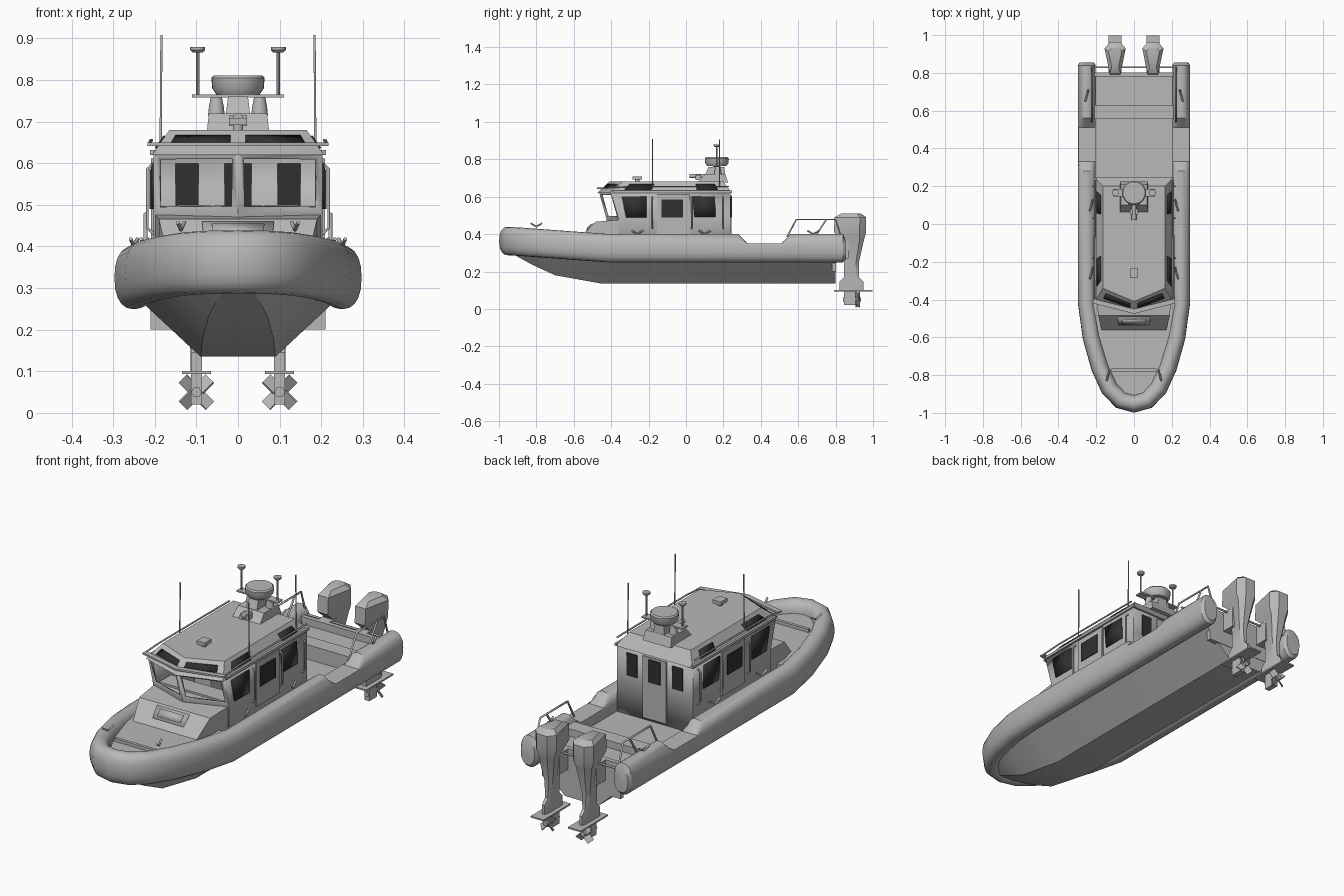
import bpy, bmesh, math
from mathutils import Vector, Matrix

if "Cube" in bpy.data.objects:
    bpy.data.objects.remove(bpy.data.objects["Cube"], do_unlink=True)


def material(name, value):
    mat = bpy.data.materials.new(name)
    mat.use_nodes = True
    colour = (value, value, value, 1)
    mat.diffuse_color = colour
    mat.node_tree.nodes["Principled BSDF"].inputs["Base Color"].default_value = colour
    return mat


grey = material("light grey", 0.48)
dark = material("dark glass", 0.03)


def finish(name, bm, mat=grey, mirror=False, thickness=0, offset=0):
    bmesh.ops.recalc_face_normals(bm, faces=bm.faces)
    mesh = bpy.data.meshes.new(name)
    bm.to_mesh(mesh)
    bm.free()
    mesh.materials.append(mat)
    mesh.polygons.foreach_set("use_smooth", [True] * len(mesh.polygons))
    mesh.set_sharp_from_angle(angle=math.radians(32))
    obj = bpy.data.objects.new(name, mesh)
    bpy.context.collection.objects.link(obj)
    if thickness:
        solid = obj.modifiers.new("Thickness", "SOLIDIFY")
        solid.thickness, solid.offset = thickness, offset
    if mirror:
        obj.modifiers.new("Mirror", "MIRROR")
    return obj


def loft_mesh(rings, cap=True):
    bm = bmesh.new()
    rows = [[bm.verts.new(p) for p in ring] for ring in rings]
    count = len(rows[0])
    for low, high in zip(rows, rows[1:]):
        for i in range(count):
            j = (i + 1) % count
            bm.faces.new((low[i], low[j], high[j], high[i]))
    if cap:
        bm.faces.new(rows[0])
        bm.faces.new(rows[-1])
    return bm


def loft(name, rings, mirror=False, mat=grey):
    return finish(name, loft_mesh(rings), mat, mirror)


def box(name, x, y, z, mirror=False, mat=grey):
    rings = [[(x[0], y[0], h), (x[1], y[0], h), (x[1], y[1], h), (x[0], y[1], h)] for h in z]
    return loft(name, rings, mirror, mat)


def turned(name, centre, profile, mirror=False, sides=24):
    # profile holds (radius, height) pairs
    turn = [math.tau * i / sides for i in range(sides)]
    rings = [[(centre[0] + r * math.cos(a), centre[1] + r * math.sin(a), z) for a in turn]
             for r, z in profile]
    return loft(name, rings, mirror)


def pane(name, corners, u, v, mat=dark, mirror=True):
    # plate on part of a quad given as low start, low end, high end, high start
    a, b, c, d = map(Vector, corners)
    bm = bmesh.new()
    spots = [(u[0], v[0]), (u[1], v[0]), (u[1], v[1]), (u[0], v[1])]
    bm.faces.new([bm.verts.new(a.lerp(b, s).lerp(d.lerp(c, s), t)) for s, t in spots])
    return finish(name, bm, mat, mirror, 0.008)


def rod(name, points, radius=0.005, mirror=True, mat=grey):
    curve = bpy.data.curves.new(name, "CURVE")
    curve.dimensions = "3D"
    curve.bevel_depth, curve.bevel_resolution, curve.use_fill_caps = radius, 1, True
    line = curve.splines.new("POLY")
    line.points.add(len(points) - 1)
    for point, co in zip(line.points, points):
        point.co = (*co, 1)
    curve.materials.append(mat)
    obj = bpy.data.objects.new(name, curve)
    bpy.context.collection.objects.link(obj)
    if mirror:
        obj.modifiers.new("Mirror", "MIRROR")
    return obj


# Hull with flat bottom: y, keel height, bottom half width, top half width, top height
hull = [(0.8, 0.135, 0.09, 0.235, 0.27), (-0.45, 0.135, 0.09, 0.235, 0.27),
        (-0.7, 0.18, 0.085, 0.19, 0.29), (-0.82, 0.235, 0.07, 0.15, 0.3),
        (-0.92, 0.29, 0.04, 0.08, 0.32)]
loft("hull", [[(-b, y, k), (b, y, k), (w, y, t), (-w, y, t)] for y, k, b, w, t in hull])

# Inflated collar: x, y, centre height, top limit
half = [(0.25, 0.855, 0.325, 0.36), (0.25, 0.84, 0.325, 1), (0.25, 0.56, 0.325, 1),
        (0.25, 0.51, 0.325, 0.35), (0.25, 0.33, 0.325, 0.35), (0.25, 0.28, 0.325, 1),
        (0.25, -0.42, 0.325, 1), (0.225, -0.6, 0.338, 1), (0.18, -0.76, 0.35, 1),
        (0.13, -0.87, 0.358, 1), (0.07, -0.933, 0.362, 1)]
path = half + [(0, -0.952, 0.363, 1)] + [(-x, y, z, t) for x, y, z, t in reversed(half)]
rings = []
for i, (x, y, z, top) in enumerate(path):
    before, after = path[max(i - 1, 0)], path[min(i + 1, len(path) - 1)]
    side = Vector((after[1] - before[1], before[0] - after[0], 0)).normalized()
    size = 0.8 if i in (0, len(path) - 1) else 1
    ring = []
    for step in range(20):
        angle = math.tau * step / 20
        c, s = (math.copysign(abs(f) ** 0.85, f) for f in (math.cos(angle), math.sin(angle)))
        p = Vector((x, y, 0)) + side * c * 0.047 * size
        ring.append((p.x, p.y, min(z + s * 0.076 * size, top)))
    rings.append(ring)
loft("collar", rings)

# Decks and stern
plan = [p[:2] for p in path[6:-6]]
loft("foredeck", [[(x, y, z) for x, y in plan] for z in (0.34, 0.385)])
box("foredeck_step", (-0.12, 0.12), (-0.78, -0.765), (0.38, 0.4))
box("cockpit_floor", (-0.23, 0.23), (-0.45, 0.8), (0.26, 0.3))
box("stern_locker", (-0.21, 0.21), (0.555, 0.63), (0.28, 0.37))
box("stern_deck", (-0.21, 0.21), (0.62, 0.8), (0.25, 0.335))
box("transom_board", (-0.21, 0.21), (0.78, 0.802), (0.2, 0.37))
rod("stern_bar", [(-0.22, 0.83, 0.36), (0.22, 0.83, 0.36)], mirror=False)
rod("stern_rail", [(0.222, 0.54, 0.385), (0.222, 0.59, 0.478), (0.222, 0.8, 0.478), (0.222, 0.83, 0.385)])
rod("stern_rail_brace", [(0.222, 0.69, 0.385), (0.222, 0.75, 0.478)])
for x, y, z in [(0.137, -0.8, 0.44), (0.225, -0.26, 0.4), (0.225, 0.1, 0.4), (0.25, 0.68, 0.4)]:
    rod("cleat", [(x + 0.008, y - 0.03, z + 0.018), (x, y, z), (x - 0.008, y + 0.03, z + 0.018)])

# Cabin shell with a forward leaning, open windscreen
def outline(z, lean, w=0.203, back=0.237, nose=0.065):
    return [(0, -0.36 - nose - lean, z), (w, -0.36 - lean, z), (w, back, z), (-w, back, z), (-w, -0.36 - lean, z)]


shell = loft_mesh([outline(0.29, 0), outline(0.48, 0), outline(0.625, 0.04)], cap=False)
bmesh.ops.recalc_face_normals(shell, faces=shell.faces)
screens = [f for f in shell.faces if f.calc_center_median().z > 0.5 and f.calc_center_median().y < -0.3]
bmesh.ops.inset_individual(shell, faces=screens, thickness=0.022)
bmesh.ops.delete(shell, geom=screens, context="FACES")
finish("cabin", shell, thickness=0.01, offset=-1)

# Roof with sloped edges, skylights and visor
low, high = outline(0.62, 0.05, 0.207, 0.245), outline(0.68, -0.02, 0.165, 0.2, 0.07)
loft("roof", [low, high])
front = (low[0], low[1], high[1], high[0])
flank = (low[1], low[2], high[2], high[1])
pane("front_skylight", front, (0.1, 0.85), (0.4, 0.75))
for start, end in [(0.1, 0.33), (0.72, 0.9)]:
    pane("side_skylight", flank, (start, end), (0.25, 0.75))
box("roof_edge", (0.2, 0.211), (-0.39, 0.246), (0.62, 0.632), mirror=True)
visor = [(0, -0.475), (0.218, -0.42), (0.215, -0.395), (0, -0.45)]
loft("visor", [[(x, y, z) for x, y in visor] for z in (0.642, 0.65)], mirror=True)
rod("roof_rail", [(0.212, -0.4, 0.648), (0.21, -0.3, 0.655), (0.208, 0.23, 0.655)], 0.004)

# Side windows, doors and rear wall
wall = [(0.204, -0.36, 0.48), (0.204, 0.237, 0.48), (0.204, 0.237, 0.625), (0.204, -0.4, 0.625)]
pane("side_window_front", [(0.204, -0.32, 0.49), (0.204, -0.21, 0.49), (0.204, -0.21, 0.6), (0.204, -0.345, 0.6)], (0, 1), (0, 1))
pane("side_window_rear", wall, (0.68, 0.87), (0.07, 0.83))
box("side_door", (0.2, 0.209), (-0.155, 0.02), (0.4, 0.612), mirror=True)
box("side_door_window", (0.206, 0.213), (-0.13, -0.015), (0.49, 0.585), mirror=True, mat=dark)
box("rear_window", (0.095, 0.15), (0.223, 0.241), (0.49, 0.6), mirror=True, mat=dark)
box("rear_door", (-0.063, 0.063), (0.233, 0.242), (0.31, 0.61))
box("rear_door_window", (-0.032, 0.032), (0.223, 0.246), (0.49, 0.6), mat=dark)
for y in (-0.18, 0.03, 0.2):
    rod("grab_handle", [(0.203, y, 0.43), (0.218, y, 0.445), (0.218, y, 0.585), (0.203, y, 0.6)], 0.004)

# Sloped trunk ahead of the windscreen, with hatch
trunk = [(-0.34, 0.2, 0.478), (-0.485, 0.19, 0.466), (-0.565, 0.17, 0.38)]
loft("trunk", [[(-w, y, 0.34), (w, y, 0.34), (w, y, z), (-w, y, z)] for y, w, z in trunk])
slope = [(-0.17, -0.565, 0.38), (0.17, -0.565, 0.38), (0.19, -0.485, 0.466), (-0.19, -0.485, 0.466)]
pane("hatch", slope, (0.27, 0.73), (0.38, 0.9), grey, mirror=False)
pane("hatch_lid", [(x, y - 0.004, z + 0.004) for x, y, z in slope], (0.33, 0.67), (0.48, 0.8), grey, mirror=False)

# Cabin interior
box("dashboard", (-0.185, 0.185), (-0.34, -0.25), (0.36, 0.487))
box("seat", (0.06, 0.15), (-0.12, -0.02), (0.3, 0.46), mirror=True)
box("seat_back", (0.065, 0.145), (-0.03, -0.01), (0.44, 0.5), mirror=True)

# Mast, radar and roof gear
def block(y0, y1, w, z):
    return [(-w, y0, z), (w, y0, z), (w, y1, z), (-w, y1, z)]


loft("mast_base", [block(0.06, 0.225, 0.075, 0.675), block(0.1, 0.21, 0.07, 0.72)])
loft("mast", [block(0.1, 0.21, 0.03, 0.71), block(0.12, 0.205, 0.024, 0.76)])
box("mast_platform", (-0.11, 0.11), (0.145, 0.185), (0.758, 0.765))
turned("radar", (0, 0.165), [(0.052, 0.765), (0.062, 0.78), (0.064, 0.805), (0.058, 0.811)], sides=32)
turned("light_dome", (0.052, 0.17), [(0.02, 0.715), (0.018, 0.735), (0.013, 0.76)], True)
turned("light_pole", (0.097, 0.165), [(0.004, 0.762), (0.004, 0.868)], True, 8)
turned("light_cap", (0.097, 0.165), [(0.012, 0.866), (0.018, 0.872), (0.018, 0.88)], True, 12)
box("horn_bracket", (-0.022, 0.022), (0.05, 0.08), (0.69, 0.715))
rod("horn", [(0, 0.02, 0.71), (0, 0.1, 0.71)], 0.012, mirror=False)
turned("searchlight_stem", (0, -0.26), [(0.012, 0.678), (0.012, 0.695)])
box("searchlight", (-0.022, 0.022), (-0.285, -0.235), (0.692, 0.709))
rod("front_antenna", [(0.186, -0.18, 0.64), (0.184, -0.18, 0.908)], 0.003)
rod("rear_antenna", [(0.186, 0.18, 0.64), (0.184, 0.18, 0.905)], 0.003, mirror=False)

# Outboard engines: height, front y, back y, front half width, back half width
cowl = [(0.51, 0.83, 0.935, 0.018, 0.035), (0.49, 0.795, 0.963, 0.028, 0.056),
        (0.41, 0.79, 0.963, 0.028, 0.055), (0.375, 0.83, 0.953, 0.022, 0.044),
        (0.25, 0.845, 0.925, 0.014, 0.022), (0.17, 0.845, 0.925, 0.013, 0.016),
        (0.145, 0.82, 0.95, 0.013, 0.014), (0.1, 0.82, 0.95, 0.013, 0.014)]
rings = []
for z, y0, y1, wf, wb in cowl:
    rear = y1 - 0.2 * (y1 - y0)
    rings.append([(0.1 + s * w, y, z) for s, w, y in
                  [(-1, wf, y0), (1, wf, y0), (1, wb, rear), (1, wb / 2, y1), (-1, wb / 2, y1), (-1, wb, rear)]])
loft("engine", rings, mirror=True)
box("engine_bracket", (0.07, 0.13), (0.79, 0.87), (0.27, 0.37), True)
box("engine_plate", (0.065, 0.135), (0.79, 0.998), (0.094, 0.101), True)
box("gearcase", (0.087, 0.113), (0.845, 0.905), (0.02, 0.098), True)
rod("propeller_hub", [(0.1, 0.84, 0.05), (0.1, 0.935, 0.05)], 0.013)
for i in range(4):
    bm = bmesh.new()
    bmesh.ops.create_cube(bm, size=1)
    spin = Matrix.Rotation(math.radians(45 + 90 * i), 4, "Y")
    pitch = Matrix.Rotation(math.radians(35), 4, "Z")
    move = Matrix.Translation((0.1, 0.918, 0.05))
    lift = Matrix.Translation((0, 0, 0.027))
    bm.transform(move @ spin @ lift @ pitch @ Matrix.Diagonal((0.032, 0.005, 0.038, 1)))
    finish("propeller_blade", bm, mirror=True)
